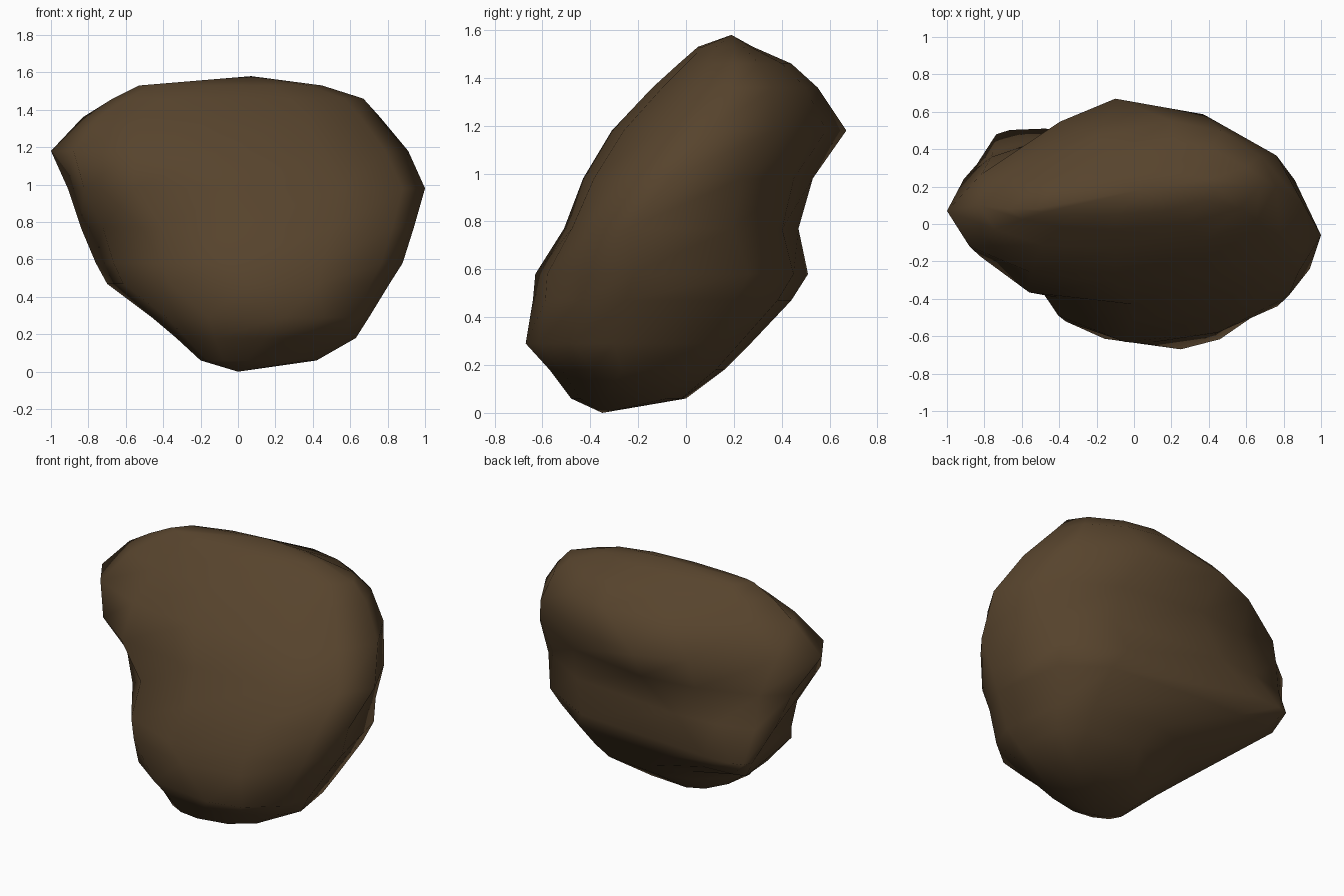
import bpy
import bmesh
from math import cos, sin, pi
from mathutils import Vector

default_cube = bpy.data.objects.get("Cube")
if default_cube:
    bpy.data.objects.remove(default_cube, do_unlink=True)

SEGMENTS = 3  # faces per quarter of each cross-section

# Cross-sections of the leaning boulder, from the base upwards:
# height, the outermost points on the low-x, front, high-x and back sides,
# then the shape of the quarter after each point (below one is boxy, above one is flat)
sections = [
    (.06, (-.2, -.35), (.05, -.48), (.42, -.2), (0, 0), (1, 1, .7, 1)),
    (.18, (-.33, -.2), (.15, -.57), (.63, -.27), (.1, .16), (.8, 1.3, .6, 1.1)),
    (.29, (-.46, -.15), (.25, -.67), (.7, -.3), (.05, .27), (.8, 1.1, .6, 1.1)),
    (.47, (-.7, .4), (.05, -.64), (.81, -.25), (-.15, .44), (.85, 1, .6, 1)),
    (.58, (-.76, .42), (-.05, -.63), (.88, -.22), (-.48, .51), (1, .9, .6, .6)),
    (.77, (-.84, .32), (0, -.51), (.94, -.24), (-.25, .47), (1.05, .9, .7, 1.1)),
    (.98, (-.91, .24), (0, -.43), (1, -.06), (-.05, .53), (.7, .9, 1, 1.3)),
    (1.18, (-1, .07), (-.1, -.31), (.91, .1), (-.1, .67), (1, .9, 1.1, 1.6)),
    (1.36, (-.83, .1), (-.1, -.14), (.76, .2), (.2, .55), (.9, .9, 1.1, 1.4)),
    (1.46, (-.67, .08), (-.1, -.03), (.67, .2), (.22, .44), (1, 1, 1.2, 1.4)),
    (1.53, (-.53, .08), (-.1, .05), (.45, .2), (.1, .28), (1, 1, 1, 1)),
]


def quarter(start, end, across_x, power):
    """Rounded arc between two neighbouring outermost points."""
    p, q = Vector(start), Vector(end)
    centre = Vector((q.x, p.y)) if across_x else Vector((p.x, q.y))
    for i in range(SEGMENTS):
        a = pi / 2 * i / SEGMENTS
        yield centre + (p - centre) * cos(a) ** power + (q - centre) * sin(a) ** power


def make_ring(bm, height, *shape):
    sides, powers = shape[:4], shape[4]
    ring = []
    for i, side in enumerate(sides):
        for point in quarter(side, sides[(i + 1) % 4], i % 2 == 0, powers[i]):
            ring.append(bm.verts.new((point.x, point.y, height)))
    return ring


# Boulder skin: bridged rings closed by a fan at each end
bm = bmesh.new()
rings = [make_ring(bm, *section) for section in sections]
count = len(rings[0])
for lower, upper in zip(rings, rings[1:]):
    for i in range(count):
        j = (i + 1) % count
        bm.faces.new((lower[i], lower[j], upper[j], upper[i]))
for ring, tip in ((rings[0], (0, -.35, 0)), (rings[-1], (.07, .19, 1.58))):
    end = bm.verts.new(tip)
    for i in range(count):
        bm.faces.new((ring[i], ring[(i + 1) % count], end))
bmesh.ops.recalc_face_normals(bm, faces=bm.faces)
for face in bm.faces:
    face.smooth = True

mesh = bpy.data.meshes.new("boulder")
bm.to_mesh(mesh)
bm.free()
boulder = bpy.data.objects.new("boulder", mesh)
bpy.context.collection.objects.link(boulder)

# Single earthy brown
brown = bpy.data.materials.new("earth_brown")
brown.use_nodes = True
colour = (.095, .057, .026, 1)
brown.diffuse_color = colour
shader = next(n for n in brown.node_tree.nodes if n.type == "BSDF_PRINCIPLED")
shader.inputs["Base Color"].default_value = colour
shader.inputs["Roughness"].default_value = .9
mesh.materials.append(brown)
